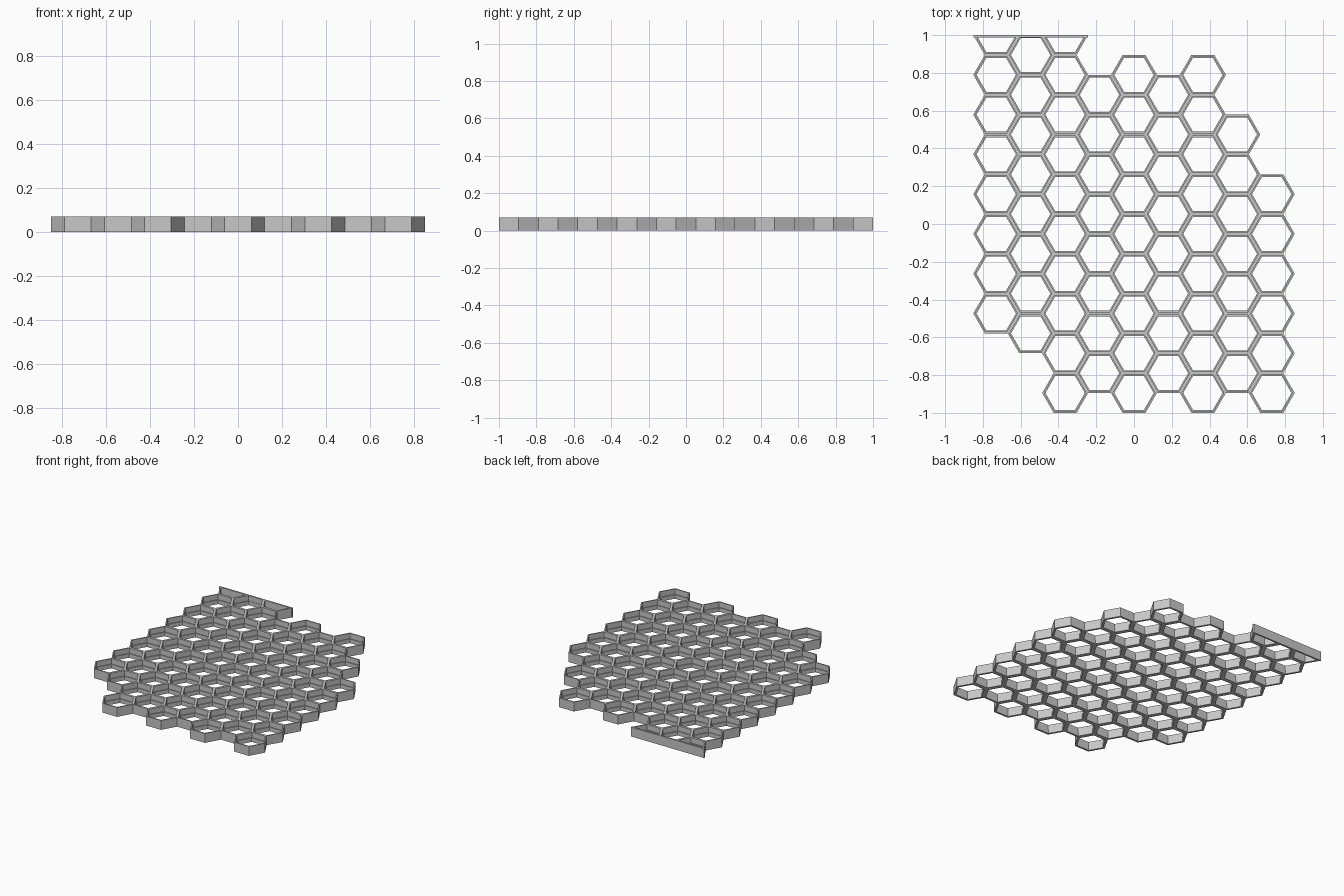
import bpy, bmesh, math
from mathutils import Vector

cube = bpy.data.objects.get("Cube")
if cube:
    bpy.data.objects.remove(cube)

PITCH = 2 / 9.5              # distance between neighbouring cells
RADIUS = PITCH / math.sqrt(3)
HEIGHT = 0.07
LEDGE_Z = 0.03               # top of the thicker lower wall
THIN, THICK = 0.009, 0.015   # wall thickness above and below the ledge

grey = bpy.data.materials.new("light grey")
grey.use_nodes = True
grey.diffuse_color = (0.58, 0.58, 0.58, 1)
grey.node_tree.nodes["Principled BSDF"].inputs["Base Color"].default_value = grey.diffuse_color


def finish(bm, name):
    mesh = bpy.data.meshes.new(name)
    bm.to_mesh(mesh)
    bm.free()
    mesh.materials.append(grey)
    obj = bpy.data.objects.new(name, mesh)
    bpy.context.collection.objects.link(obj)
    return obj


def hex_loop(bm, x, y, wall, z):
    r = RADIUS - wall / math.cos(math.pi / 6)
    return [bm.verts.new((x + r * math.cos(i * math.pi / 3),
                          y + r * math.sin(i * math.pi / 3), z)) for i in range(6)]


def add_cell(bm, x, y):
    # closed wall section: outside, top rim, upper wall, ledge, lower wall, base
    section = [(0, 0), (0, HEIGHT), (THIN, HEIGHT), (THIN, LEDGE_Z),
               (THICK, LEDGE_Z), (THICK, 0)]
    loops = [hex_loop(bm, x, y, w, z) for w, z in section]
    for a, b in zip(loops, loops[1:] + loops[:1]):
        for i in range(6):
            j = (i + 1) % 6
            bm.faces.new((a[i], a[j], b[j], b[i]))


# Honeycomb: first and last cell of each column, left to right
columns = [(2, 9), (1, 8), (0, 9), (0, 7), (0, 8), (0, 7), (0, 8), (0, 6), (0, 5)]
bm = bmesh.new()
for c, (first, last) in enumerate(columns):
    for k in range(first, last + 1):
        add_cell(bm, (c - 4) * 1.5 * RADIUS, -1 + PITCH * (k + 0.5 + 0.5 * (c % 2)))

# Remove the doubled walls where cells touch, then weld
shared = {}
for f in bm.faces:
    key = tuple(round(v * 1000) for v in f.calc_center_median())
    for other in shared.get(key, []):
        other.tag = f.tag = True
    shared.setdefault(key, []).append(f)
bmesh.ops.delete(bm, geom=[f for f in bm.faces if f.tag], context='FACES')
bmesh.ops.remove_doubles(bm, verts=bm.verts, dist=0.0005)

# Straight cut along the back edge
bmesh.ops.bisect_plane(bm, geom=bm.verts[:] + bm.edges[:] + bm.faces[:], dist=0.0001,
                       plane_co=Vector((0, 1, 0)), plane_no=Vector((0, 1, 0)),
                       clear_outer=True)
bmesh.ops.delete(bm, geom=[f for f in bm.faces if f.calc_center_median().y > 0.9995],
                 context='FACES')
bmesh.ops.recalc_face_normals(bm, faces=bm.faces)
finish(bm, "honeycomb_cells")

# Flat strip closing the cut edge
left, right = -7 * RADIUS, -2 * RADIUS
depth = 0.012
bm = bmesh.new()
bmesh.ops.create_cube(bm, size=1)
bmesh.ops.scale(bm, vec=(right - left, depth, HEIGHT), verts=bm.verts)
bmesh.ops.translate(bm, vec=((left + right) / 2, 1 - depth / 2, HEIGHT / 2), verts=bm.verts)
finish(bm, "back_edge_strip")
